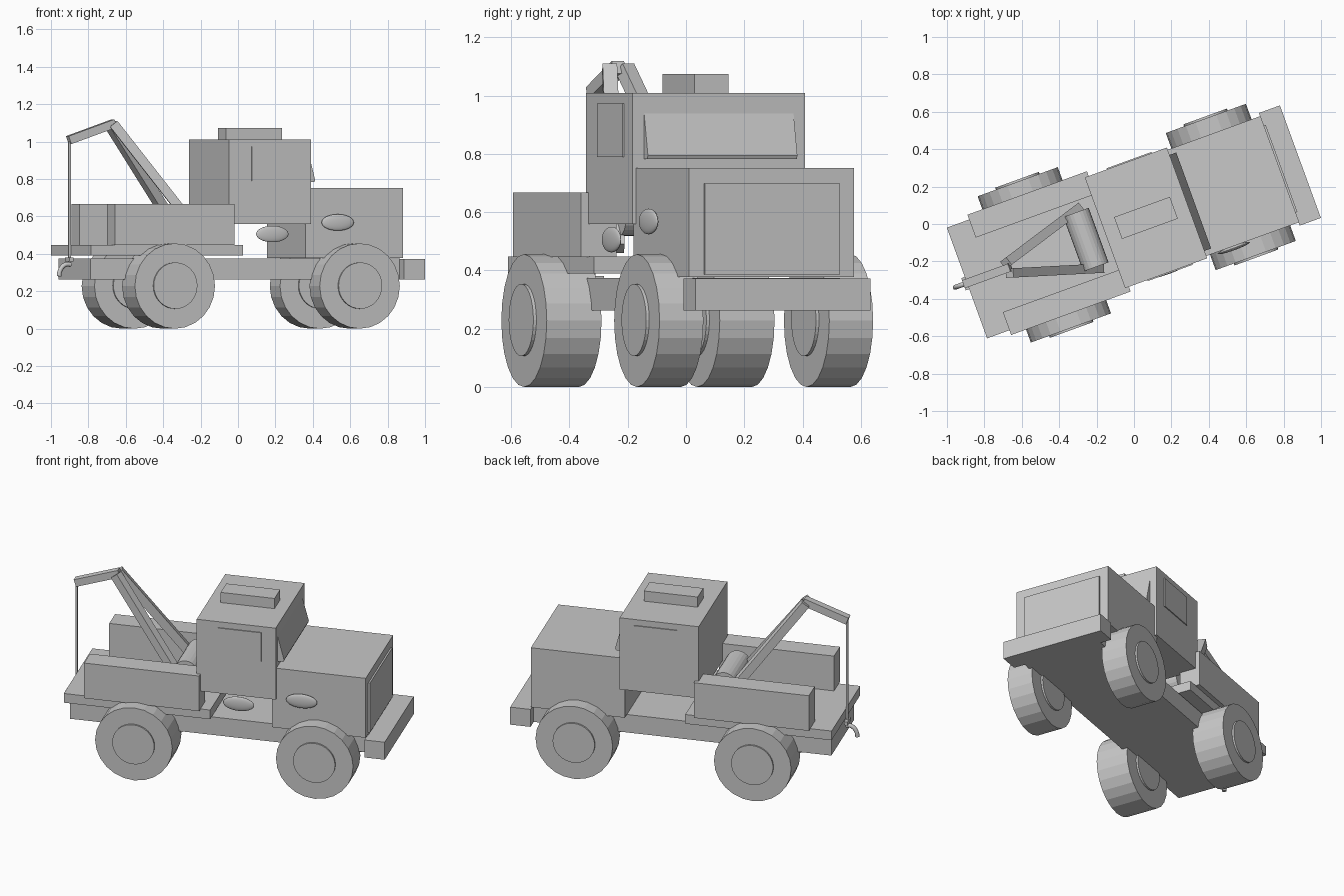
import bpy, bmesh, math
from mathutils import Matrix, Vector

if "Cube" in bpy.data.objects:
    bpy.data.objects.remove(bpy.data.objects["Cube"], do_unlink=True)

GREY = (0.58, 0.58, 0.58, 1)
mat = bpy.data.materials.new("plain_grey")
mat.use_nodes = True
mat.diffuse_color = GREY
mat.node_tree.nodes["Principled BSDF"].inputs["Base Color"].default_value = GREY

# The truck is built pointing along +x, then turned as a whole
MID = 0.009
TURN = Matrix.Rotation(math.radians(20), 4, 'Z') @ Matrix.Translation((0, MID, 0))


def finish(name, bm, smooth=False):
    bmesh.ops.recalc_face_normals(bm, faces=bm.faces)
    bm.transform(TURN)
    for f in bm.faces:
        f.smooth = smooth
    me = bpy.data.meshes.new(name)
    bm.to_mesh(me)
    bm.free()
    me.materials.append(mat)
    ob = bpy.data.objects.new(name, me)
    bpy.context.collection.objects.link(ob)
    return ob


def box(name, x, y, z):
    """Box from (min, max) pairs."""
    bm = bmesh.new()
    size = [b - a for a, b in (x, y, z)]
    mid = [(a + b) / 2 for a, b in (x, y, z)]
    bmesh.ops.create_cube(bm, size=1, matrix=Matrix.Translation(mid) @ Matrix.Diagonal((*size, 1)))
    return finish(name, bm)


def cylinder(name, centre, radius, width, segments=24):
    """Cylinder lying across the truck."""
    bm = bmesh.new()
    bmesh.ops.create_cone(bm, cap_ends=True, segments=segments, radius1=radius, radius2=radius, depth=width,
                          matrix=Matrix.Translation(centre) @ Matrix.Rotation(math.pi / 2, 4, 'X'))
    return finish(name, bm)


def beam(name, start, end, width, height):
    """Square bar between two points."""
    a, b = Vector(start), Vector(end)
    d = (b - a).normalized()
    side = Vector((0, 0, 1)).cross(d).normalized()
    up = d.cross(side)
    rot = Matrix((d, side, up)).transposed().to_4x4()
    bm = bmesh.new()
    bmesh.ops.create_cube(bm, size=1, matrix=Matrix.Translation((a + b) / 2) @ rot
                          @ Matrix.Diagonal(((b - a).length, width, height, 1)))
    return finish(name, bm)


def ellipsoid(name, centre, radii):
    bm = bmesh.new()
    bmesh.ops.create_uvsphere(bm, u_segments=32, v_segments=16, radius=1,
                              matrix=Matrix.Translation(centre) @ Matrix.Diagonal((*radii, 1)))
    return finish(name, bm, smooth=True)


# Body
box("chassis", (-0.928, 0.835), (-0.25, 0.25), (0.262, 0.375))
box("front_bumper", (0.83, 0.95), (-0.32, 0.32), (0.262, 0.372))
box("rear_deck", (-0.947, -0.082), (-0.315, 0.315), (0.39, 0.448))
box("hood", (0.278, 0.833), (-0.302, 0.302), (0.378, 0.752))
box("grille", (0.82, 0.843), (-0.247, 0.247), (0.387, 0.698))
box("cab", (-0.162, 0.305), (-0.315, 0.315), (0.56, 1.01))
box("roof_light", (-0.088, 0.23), (-0.062, 0.062), (1.005, 1.074))

# Sloping windscreen, a wedge on the cab front
bm = bmesh.new()
verts = [bm.verts.new((x, -0.273, z)) for x, z in ((0.30, 0.957), (0.343, 0.795), (0.338, 0.783), (0.30, 0.783))]
face = bm.faces.new(verts)
ext = bmesh.ops.extrude_face_region(bm, geom=[face])
bmesh.ops.translate(bm, vec=(0, 0.546, 0), verts=[g for g in ext["geom"] if isinstance(g, bmesh.types.BMVert)])
finish("windscreen", bm)

# Parts on both sides
for side, s in (("right", -1), ("left", 1)):
    box(side + "_side_window", (-0.035, 0.22), sorted((s * 0.31, s * 0.321)), (0.79, 0.973))
    box(side + "_tool_box", (-0.82, -0.14), sorted((s * 0.212, s * 0.342)), (0.446, 0.667))
    beam(side + "_boom_leg", (-0.25, s * 0.17, 0.475), (-0.715, s * 0.028, 1.095), 0.05, 0.05)
    for end, x, outer, width in (("front", 0.554, 0.39, 0.16), ("rear", -0.507, 0.416, 0.20)):
        y = s * (outer - width / 2)
        cylinder(f"{end}_{side}_tyre", (x, y, 0.228), 0.228, width)
        cylinder(f"{end}_{side}_hub", (x, y, 0.23), 0.124, width + 0.022, 32)

# Oval badges on the right side only
for name, x, z in (("hood_oval", 0.457, 0.568), ("lower_oval", 0.085, 0.506)):
    ellipsoid(name, (x, -0.312, z), (0.092, 0.012, 0.044))

# Towing gear
cylinder("winch_drum", (-0.27, 0, 0.59), 0.072, 0.31)
beam("boom_jib", (-0.70, 0, 1.098), (-0.96, 0, 1.008), 0.045, 0.045)
box("cable", (-0.962, -0.950), (-0.006, 0.006), (0.36, 1.0))
beam("hook_bar", (-0.956, -0.035, 0.37), (-0.956, 0.035, 0.37), 0.022, 0.022)

curve = bpy.data.curves.new("hook", 'CURVE')
curve.dimensions = '3D'
curve.bevel_depth = 0.013
curve.bevel_resolution = 2
curve.use_fill_caps = True
spline = curve.splines.new('POLY')
steps = 8
spline.points.add(steps - 1)
for i, p in enumerate(spline.points):
    a = math.radians(70 + 110 * i / (steps - 1))
    p.co = (*(TURN @ Vector((-0.965 + 0.05 * math.cos(a), 0, 0.28 + 0.065 * math.sin(a)))), 1)
hook = bpy.data.objects.new("hook", curve)
curve.materials.append(mat)
bpy.context.collection.objects.link(hook)
